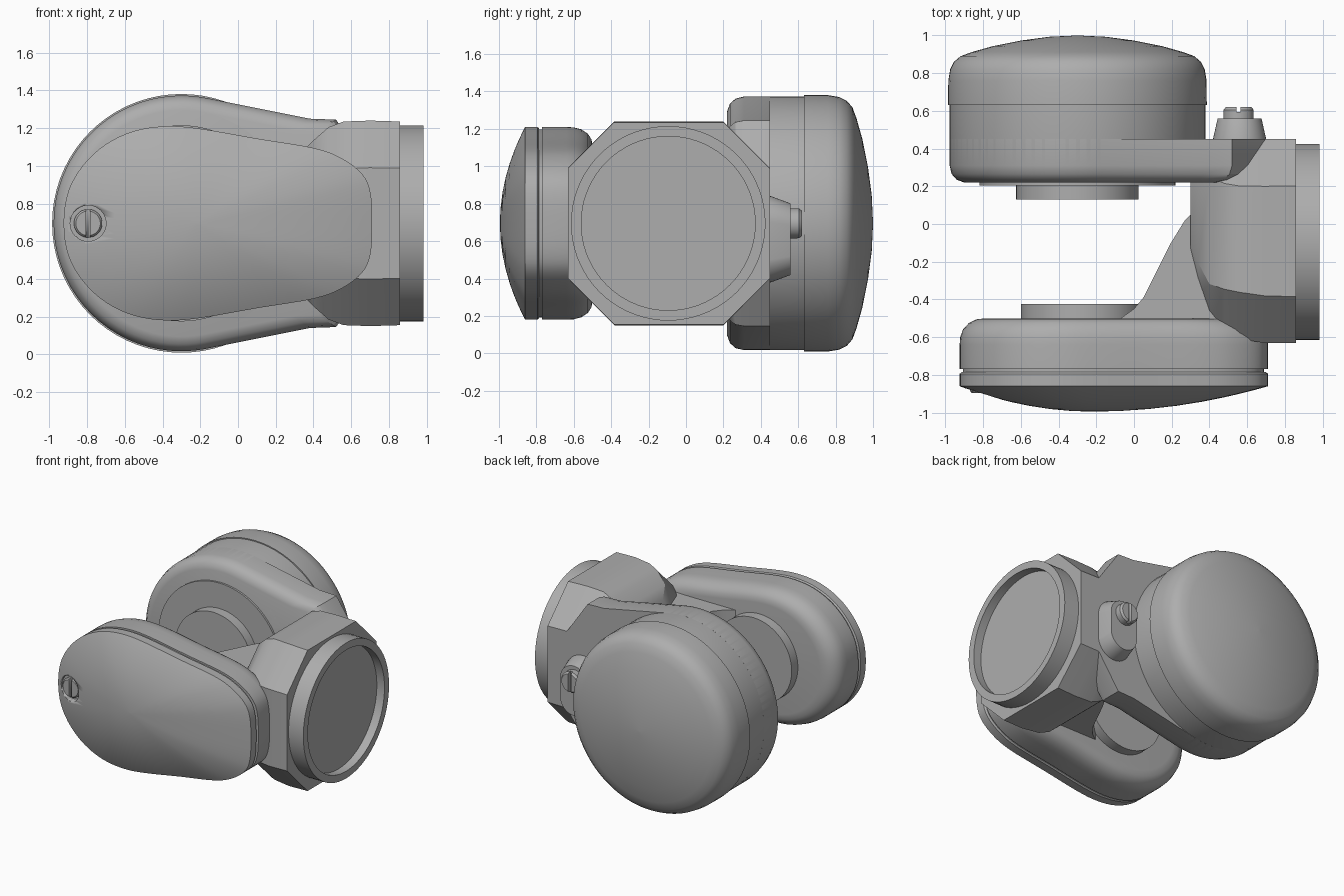
import bpy, bmesh, math
from mathutils import Vector

if "Cube" in bpy.data.objects:
    bpy.data.objects.remove(bpy.data.objects["Cube"])

GREY = (0.42, 0.42, 0.42, 1)
mat = bpy.data.materials.new("satin grey")
mat.use_nodes = True
mat.diffuse_color = GREY
mat.node_tree.nodes["Principled BSDF"].inputs["Base Color"].default_value = GREY

MID = 0.695      # height of every axis
AXLE = -0.30     # x of the joint axis


def loft(name, rings, angle=32):
    """Skin a list of equal-length closed rings and cap both ends."""
    bm = bmesh.new()
    loops = [[bm.verts.new(p) for p in ring] for ring in rings]
    n = len(loops[0])
    for a, b in zip(loops, loops[1:]):
        for i in range(n):
            j = (i + 1) % n
            bm.faces.new((a[i], a[j], b[j], b[i]))
    bm.faces.new(loops[0])
    bm.faces.new(loops[-1])
    bmesh.ops.recalc_face_normals(bm, faces=bm.faces)
    mesh = bpy.data.meshes.new(name)
    bm.to_mesh(mesh)
    bm.free()
    mesh.materials.append(mat)
    ob = bpy.data.objects.new(name, mesh)
    bpy.context.collection.objects.link(ob)
    bpy.ops.object.select_all(action="DESELECT")
    ob.select_set(True)
    bpy.context.view_layer.objects.active = ob
    bpy.ops.object.shade_smooth_by_angle(angle=math.radians(angle))
    return ob


def circle(r, n=72):
    return [(r * math.cos(2 * math.pi * i / n), r * math.sin(2 * math.pi * i / n)) for i in range(n)]


def lathe_y(name, x, profile, n=72):
    """Turn (radius, y) points about an axis along y."""
    return loft(name, [[(x + u, y, MID + v) for u, v in circle(max(r, 0.002), n)] for r, y in profile])


def stack_y(name, outline, cx, levels):
    """Stack scaled copies of an x/z outline along y."""
    return loft(name, [[(cx + (u - cx) * s, y, MID + v * s) for u, v in outline] for s, y in levels])


def mirrored(half):
    return half + [(u, -v) for u, v in reversed(half[1:-1])]


def rounded(points, steps=4):
    """Smooth closed curve through the points."""
    pts, out = [Vector(p) for p in points], []
    n = len(pts)
    for i in range(n):
        a, b, c, d = (pts[(i + k) % n] for k in (-1, 0, 1, 2))
        for k in range(steps):
            t = k / steps
            out.append(tuple(0.5 * (2 * b + (c - a) * t + (2 * a - 5 * b + 4 * c - d) * t * t
                                    + (3 * b - a - 3 * c + d) * t ** 3)))
    return out


def cut(target, cutter):
    cutter.hide_render = True
    cutter.hide_set(True)
    cutter.display_type = "WIRE"
    m = target.modifiers.new("cut", "BOOLEAN")
    m.operation = "DIFFERENCE"
    m.solver = "EXACT"
    m.object = cutter


def slot(name, target, x, y):
    """Upright screwdriver slot."""
    sq = [(-0.011, -0.2), (0.011, -0.2), (0.011, 0.2), (-0.011, 0.2)]
    cut(target, loft(name, [[(x + u, y + d, MID + v) for u, v in sq] for d in (-0.025, 0.025)]))


# Rear drum, cap and bearing faces
lathe_y("rear_drum", AXLE, [(0.0, 0.22), (0.60, 0.22), (0.64, 0.235), (0.667, 0.265),
                            (0.678, 0.31), (0.678, 0.64)])
lathe_y("rear_cap", AXLE, [(0.0, 0.63), (0.686, 0.63), (0.685, 0.76), (0.675, 0.82), (0.655, 0.86),
                           (0.62, 0.89), (0.56, 0.912), (0.45, 0.943), (0.3, 0.973), (0.15, 0.993), (0, 1.0)])
lathe_y("rear_bearing_plate", AXLE, [(0.52, 0.205), (0.52, 0.25)])
lathe_y("rear_boss", AXLE, [(0.325, 0.13), (0.325, 0.25)])

# Rear arm: drum outline tapering into the neck
start = math.radians(79)
arc = [(AXLE + 0.678 * math.cos(a), 0.678 * math.sin(a))
       for a in [math.pi + (start - math.pi) * i / 24 for i in range(25)]]
arm_outline = mirrored(arc + [(0.38, 0.555), (0.52, 0.55), (0.70, 0.29), (0.70, 0)])
stack_y("rear_arm", arm_outline, AXLE,
        [(0.885, 0.22), (0.945, 0.235), (0.984, 0.265), (1, 0.31), (1, 0.45)])


# Neck: octagonal section, swelling from a rounded inner end
def octagon(x, half_z, y0, y1):
    k = 0.25 * half_z / 0.545
    return [(x, y0, MID - half_z + k), (x, y0, MID + half_z - k), (x, y0 + k, MID + half_z),
            (x, y1 - k, MID + half_z), (x, y1, MID + half_z - k), (x, y1, MID - half_z + k),
            (x, y1 - k, MID - half_z), (x, y0 + k, MID - half_z)]


loft("neck", [octagon(*r) for r in [
    (0.30, 0.33, -0.25, 0.449), (0.34, 0.38, -0.38, 0.449), (0.40, 0.44, -0.52, 0.449),
    (0.48, 0.51, -0.58, 0.449), (0.56, 0.54, -0.61, 0.449), (0.70, 0.545, -0.632, 0.45),
    (0.86, 0.54, -0.632, 0.45)]], 28)

# Open collar on the outer end
loft("collar", [[(x, -0.095 + u, MID + v) for u, v in circle(r)]
                for r, x in [(0.52, 0.84), (0.52, 0.985), (0.465, 0.985), (0.465, 0.92)]])

# Web joining the neck to the front arm
web = [(0.34, 0.09), (0.27, 0.02), (0.19, -0.11), (0.11, -0.27), (0.05, -0.39), (0.0, -0.45),
       (-0.07, -0.50), (-0.07, -0.56), (0.5, -0.56), (0.5, 0.0)]
loft("web", [[(x, y, MID + z) for x, y in web] for z in (-0.3, 0.3)])

# Front arm with its domed cover
pod = rounded(mirrored([(-0.925, 0), (-0.90, 0.17), (-0.82, 0.31), (-0.70, 0.42), (-0.55, 0.49),
                        (-0.38, 0.515), (-0.20, 0.502), (0.10, 0.45), (0.40, 0.40), (0.55, 0.345),
                        (0.66, 0.26), (0.703, 0.16), (0.712, 0)]))
PX = -0.22
stack_y("front_arm", pod, PX, [(0.80, -0.50), (0.87, -0.505), (0.93, -0.525), (0.975, -0.56),
                               (0.995, -0.60), (1, -0.64), (1, -0.77)])
stack_y("cover_groove", pod, PX, [(0.975, -0.76), (0.975, -0.81)])
dome = [(s, -0.86 - 0.135 * (1 - s * s)) for s in (1, 0.97, 0.92, 0.85, 0.75, 0.62, 0.48, 0.32, 0.16, 0.01)]
cover = stack_y("front_cover", pod, PX, [(0.985, -0.785), (1, -0.795)] + dome)
lathe_y("front_boss", -0.275, [(0.325, -0.425), (0.325, -0.55)])

# Cover screw in its recess
cut(cover, lathe_y("screw_recess_cutter", -0.795, [(0.095, -0.855), (0.095, -1.1)], 40))
screw = lathe_y("cover_screw", -0.795, [(0.075, -0.83), (0.075, -0.885), (0.065, -0.897)], 40)
slot("cover_slot_cutter", screw, -0.795, -0.90)

# Oval pad and adjusting screw on the back of the neck
pad = []
for i in range(48):
    a = 2 * math.pi * i / 48
    pad.append((0.14 * math.cos(a), 0.14 * math.sin(a) + math.copysign(0.09, math.sin(a))))
loft("back_pad", [[(0.56 + u * s, y, MID - 0.085 + v * s) for u, v in pad]
                  for s, y in [(1, 0.43), (1, 0.455), (0.83, 0.56)]])
knob = lathe_y("back_screw", 0.555, [(0.08, 0.54), (0.08, 0.605), (0.068, 0.62)], 40)
slot("back_slot_cutter", knob, 0.555, 0.62)
